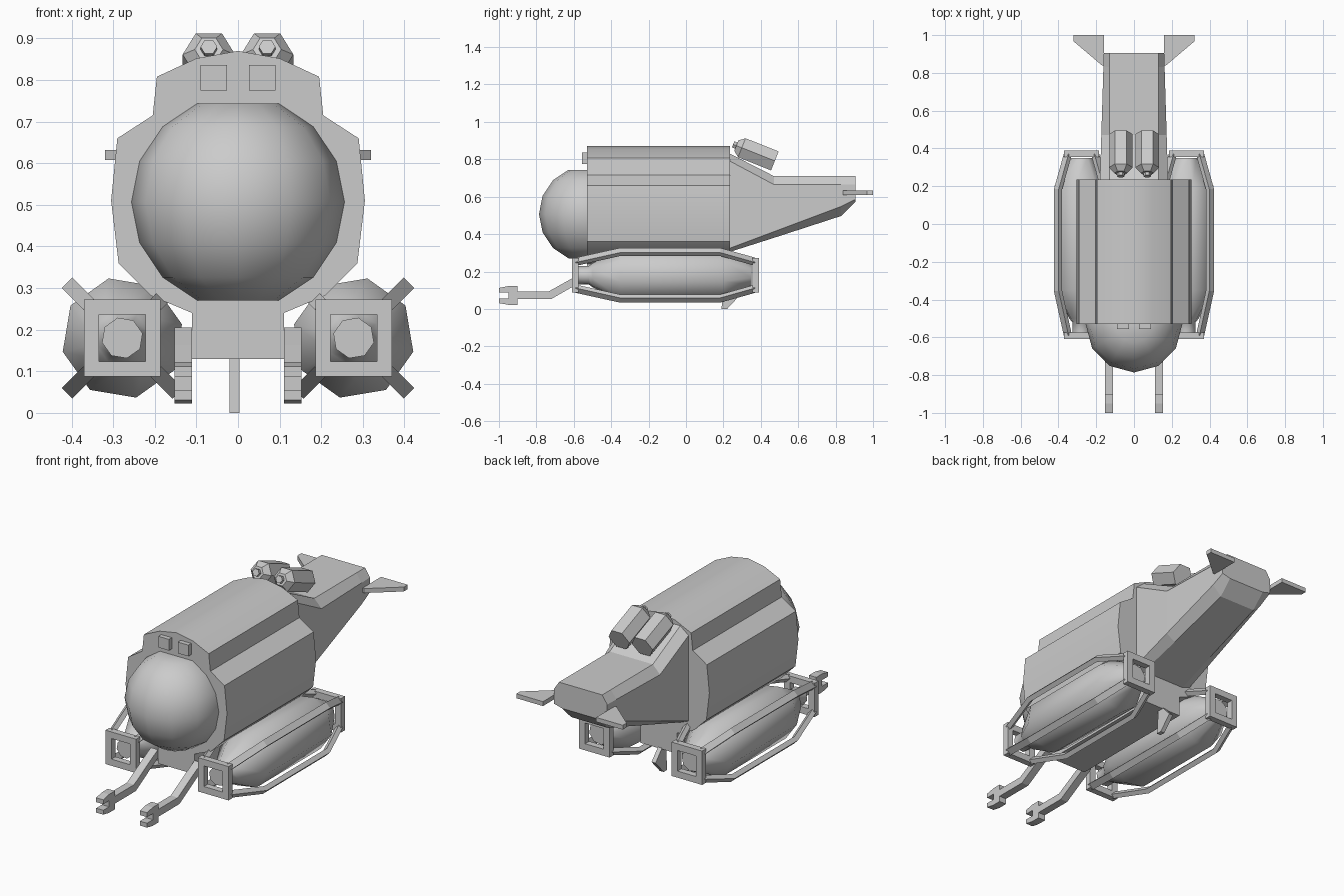
import bpy, bmesh, math
from mathutils import Vector, Matrix

cube = bpy.data.objects.get("Cube")
if cube:
    bpy.data.objects.remove(cube, do_unlink=True)

grey = bpy.data.materials.new("hull_grey")
grey.use_nodes = True
COLOUR = (0.6, 0.6, 0.6, 1)
grey.diffuse_color = COLOUR
for node in grey.node_tree.nodes:
    if node.type == 'BSDF_PRINCIPLED':
        node.inputs["Base Color"].default_value = COLOUR


def finish(name, bm, smooth=0):
    """Turn a bmesh into an object; smooth is the sharp-edge angle in degrees."""
    bmesh.ops.recalc_face_normals(bm, faces=bm.faces[:])
    mesh = bpy.data.meshes.new(name)
    bm.to_mesh(mesh)
    bm.free()
    mesh.materials.append(grey)
    obj = bpy.data.objects.new(name, mesh)
    bpy.context.collection.objects.link(obj)
    if smooth:
        bpy.ops.object.select_all(action='DESELECT')
        obj.select_set(True)
        bpy.context.view_layer.objects.active = obj
        bpy.ops.object.shade_smooth_by_angle(angle=math.radians(smooth))
    return obj


def loft(name, rings, smooth=0, closed=False):
    """Skin equal-length rings of points, capping the ends unless closed."""
    bm = bmesh.new()
    loops = [[bm.verts.new(p) for p in ring] for ring in rings]
    n = len(loops[0])
    pairs = list(zip(loops, loops[1:]))
    if closed:
        pairs.append((loops[-1], loops[0]))
    for a, b in pairs:
        for i in range(n):
            j = (i + 1) % n
            bm.faces.new((a[i], a[j], b[j], b[i]))
    if not closed:
        bm.faces.new(loops[0])
        bm.faces.new(loops[-1])
    return finish(name, bm, smooth)


def turned(name, profile, sides, phase, start, direction, smooth):
    """Revolve (distance, radius) steps about an axis lying in the yz plane."""
    d = Vector(direction).normalized()
    u = Vector((1, 0, 0))
    v = u.cross(d) * -1
    rings = []
    for dist, r in profile:
        ring = []
        for k in range(sides):
            a = phase + math.tau * k / sides
            ring.append(Vector(start) + d * dist + u * (r * math.cos(a)) + v * (r * math.sin(a)))
        rings.append(ring)
    return loft(name, rings, smooth)


def box(name, low, high):
    ring = [(low[0], low[1]), (high[0], low[1]), (high[0], high[1]), (low[0], high[1])]
    return loft(name, [[(x, y, z) for x, y in ring] for z in (low[2], high[2])])


def mirrored(points):
    return points + [(-x, z) for x, z in reversed(points)]


# Main hull with raised spine and keel
half = [(0.1, 0.852), (0.195, 0.808), (0.205, 0.715), (0.29, 0.66), (0.305, 0.51),
        (0.287, 0.36), (0.21, 0.282), (0.11, 0.24), (0.11, 0.13)]
outline = [(0, 0.87)] + mirrored(half)
loft("hull", [[(x, y, z) for x, z in outline] for y in (-0.53, 0.235)], smooth=28)

# Round cockpit dome with flattened poles
bm = bmesh.new()
bmesh.ops.create_uvsphere(bm, u_segments=12, v_segments=8, radius=0.256)
cap = 0.256 * math.cos(math.pi / 8)
for v in bm.verts:
    v.co.z = max(-cap, min(cap, v.co.z))
bmesh.ops.translate(bm, verts=bm.verts[:], vec=(0, -0.53, 0.507))
finish("cockpit_dome", bm, smooth=40)

# Tapered tail: each section lists y, then the top, shoulder, side and bottom points
sections = [
    (0.235, [(0.13, 0.83), (0.18, 0.79), (0.18, 0.325), (0.13, 0.305)]),
    (0.47, [(0.13, 0.71), (0.173, 0.665), (0.173, 0.413), (0.12, 0.38)]),
    (0.83, [(0.13, 0.71), (0.162, 0.665), (0.162, 0.548), (0.11, 0.497)]),
    (0.905, [(0.13, 0.71), (0.16, 0.665), (0.16, 0.585), (0.11, 0.572)]),
]
loft("tail", [[(x, y, z) for x, z in mirrored(pts)] for y, pts in sections])

# Keel fin under the hull
fin = [(0.19, 0), (0.22, 0), (0.29, 0.075), (0.235, 0.135), (0.2, 0.135)]
loft("keel_fin", [[(x, y, z) for y, z in fin] for x in (-0.02, 0.004)])

ARM = [(-0.53, 0.205), (-0.61, 0.163), (-0.735, 0.093), (-0.9, 0.093), (-0.9, 0.122),
       (-0.95, 0.122), (-1, 0.112), (-1, 0.088), (-0.95, 0.088), (-0.95, 0.055),
       (-1, 0.055), (-1, 0.031), (-0.95, 0.022), (-0.9, 0.022), (-0.9, 0.053),
       (-0.72, 0.053), (-0.6, 0.122), (-0.53, 0.16)]
FIN = [(0.13, 0.84), (0.17, 0.84), (0.32, 0.967), (0.32, 1.0), (0.16, 1.0), (0.16, 0.9)]
TANK = [(0, 0.05), (0.055, 0.05), (0.075, 0.066), (0.225, 0.147), (0.775, 0.147), (0.925, 0.06)]
BOTTLE = [(0, 0.02), (0.018, 0.02), (0.018, 0.034), (0.05, 0.063), (0.24, 0.063)]
PX, PZ = 0.278, 0.18

for side, s in (("left", 1), ("right", -1)):
    # Headlight, tail fin and gripper arm
    xs = sorted((s * 0.027, s * 0.09))
    box(side + "_headlight", (xs[0], -0.555, 0.775), (xs[1], -0.525, 0.836))
    loft(side + "_tail_fin", [[(s * x, y, z) for x, y in FIN] for z in (0.608, 0.632)])
    loft(side + "_gripper_arm", [[(s * x, y, z) for y, z in ARM] for x in (0.11, 0.153)])

    # Air bottle leaning on the tail
    turned(side + "_air_bottle", BOTTLE, 6, 0, (s * 0.07, 0.252, 0.88),
           (0, 0.93, -0.37), 32)

    # Ballast tank
    phase = math.radians(32 if s < 0 else 148)
    turned(side + "_ballast_tank", TANK, 8, phase, (s * PX, -0.575, PZ), (0, 1, 0), 50)

    # Square end frames of the tank cage
    corners = [(1, 1), (-1, 1), (-1, -1), (1, -1)]
    for end, y0 in (("front", -0.61), ("rear", 0.355)):
        rings = []
        for cx, cz in corners:
            rings.append([(s * PX + cx * h, y, PZ + cz * h) for h, y in
                          ((0.092, y0), (0.092, y0 + 0.035), (0.056, y0 + 0.035), (0.056, y0))])
        loft(f"{side}_{end}_cage_frame", rings, closed=True)

    # Bowed bars along the cage corners
    for i, (cx, cz) in enumerate(corners):
        out = Vector((cx, 0, cz)).normalized()
        along = Vector((-cz, 0, cx)).normalized()
        rings = []
        for y, off in ((-0.59, 0.072), (-0.355, 0.124), (0.185, 0.124), (0.37, 0.072)):
            c = Vector((s * PX + cx * off, y, PZ + cz * off))
            rings.append([c + out * (a * 0.013) + along * (b * 0.018)
                          for a, b in corners])
        loft(f"{side}_cage_bar_{i + 1}", rings)
